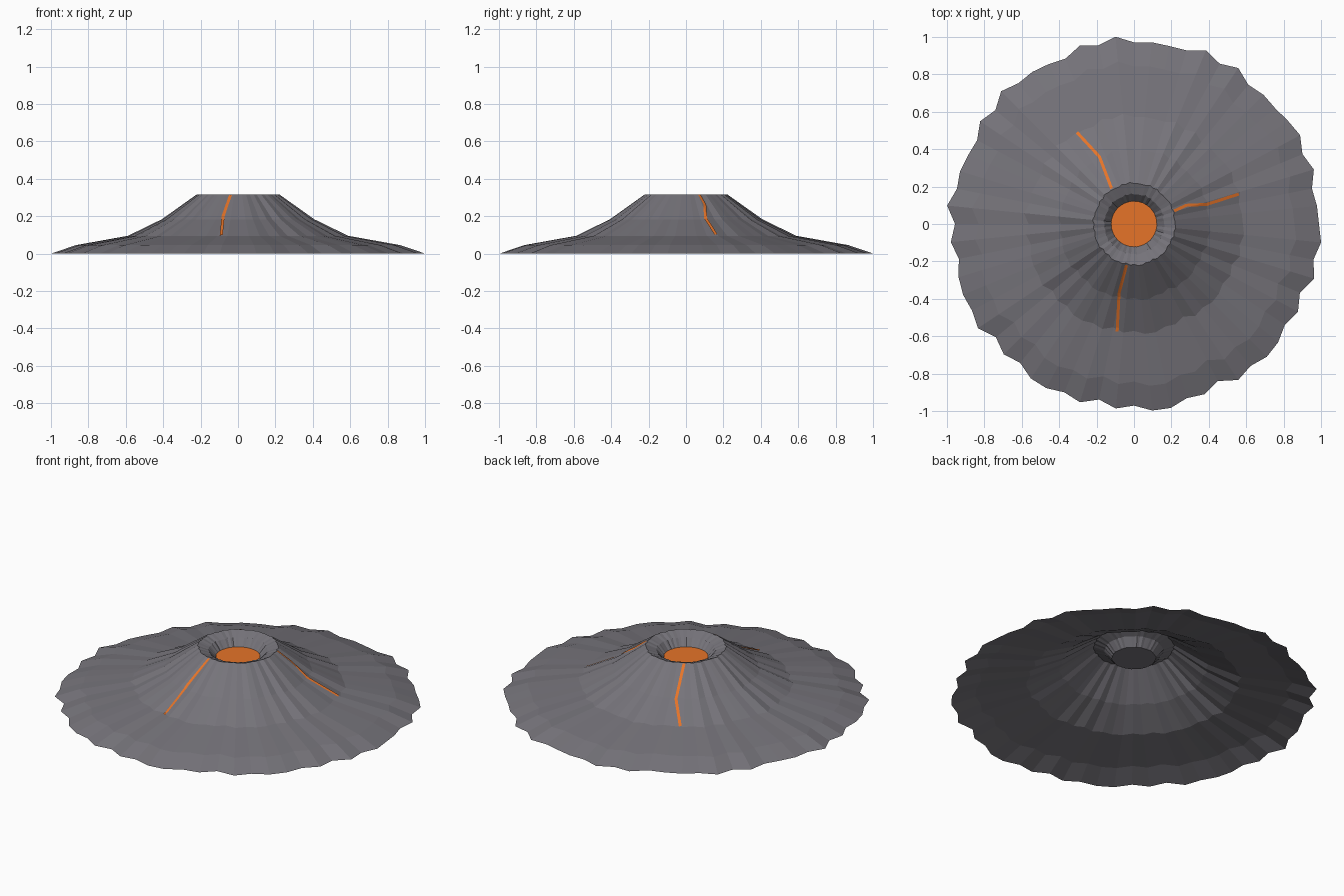
import bpy, bmesh, math
from mathutils import Vector
from mathutils.bvhtree import BVHTree

if "Cube" in bpy.data.objects:
    bpy.data.objects.remove(bpy.data.objects["Cube"])


def material(name, rgb):
    m = bpy.data.materials.new(name)
    m.diffuse_color = (*rgb, 1)
    m.use_nodes = True
    m.node_tree.nodes["Principled BSDF"].inputs["Base Color"].default_value = m.diffuse_color
    return m


ROCK = material("grey rock", (0.18, 0.173, 0.195))
LAVA = material("orange lava", (0.79, 0.175, 0.022))


def add_object(name, bm, mat):
    bmesh.ops.recalc_face_normals(bm, faces=bm.faces)
    # make the open surfaces face upwards
    if sum(f.normal.z * f.calc_area() for f in bm.faces) < 0:
        bmesh.ops.reverse_faces(bm, faces=bm.faces)
    mesh = bpy.data.meshes.new(name)
    bm.to_mesh(mesh)
    mesh.materials.append(mat)
    ob = bpy.data.objects.new(name, mesh)
    bpy.context.collection.objects.link(ob)
    return ob


# Jagged outline: radius in thousandths at each of 64 even angles
OUTLINE = [989, 983, 970, 1005, 975, 1007, 991, 976, 978, 963, 1003, 972, 1005, 970, 970, 976,
           971, 1006, 974, 997, 957, 969, 978, 974, 1004, 959, 989, 951, 960, 972, 965, 1004,
           957, 984, 955, 980, 989, 982, 1003, 955, 985, 960, 993, 995, 974, 996, 957, 991,
           971, 1002, 1003, 973, 985, 952, 1003, 982, 1004, 997, 970, 994, 960, 1007, 978, 1005]
SEGMENTS = len(OUTLINE)

# Slope and crater profile: (radius, height), foot to crater floor
PROFILE = [(0.98, 0), (0.85, 0.045), (0.577, 0.095), (0.4, 0.183),
           (0.218, 0.315), (0.16, 0.292), (0.12, 0.245)]

# Mountain: ridged open shell with crater floor
bm = bmesh.new()
rings = []
for r, z in PROFILE:
    ring = []
    for i, edge in enumerate(OUTLINE):
        a = math.tau * i / SEGMENTS
        k = r * edge / 980
        ring.append(bm.verts.new((k * math.cos(a), k * math.sin(a), z)))
    rings.append(ring)
for lower, upper in zip(rings, rings[1:]):
    for i in range(SEGMENTS):
        j = (i + 1) % SEGMENTS
        bm.faces.new((lower[i], lower[j], upper[j], upper[i]))
bm.faces.new(rings[-1])
surface = BVHTree.FromBMesh(bm)
add_object("volcano_slope", bm, ROCK)
bm.free()

# Lava pool in the crater
bm = bmesh.new()
bmesh.ops.create_circle(bm, cap_ends=True, segments=32, radius=0.122)
bmesh.ops.translate(bm, verts=bm.verts, vec=(0, 0, 0.253))
add_object("lava_pool", bm, LAVA)
bm.free()


# Lava streams: thin ribbons draped on the slope
def stream(name, path, width=0.016, steps=10):
    pts = [Vector(p) for p in path]
    line = [a.lerp(b, s / steps) for a, b in zip(pts, pts[1:]) for s in range(steps)] + [pts[-1]]
    bm = bmesh.new()
    rows = []
    for n, p in enumerate(line):
        d = (line[min(n + 1, len(line) - 1)] - line[max(n - 1, 0)]).normalized()
        side = Vector((-d.y, d.x)) * width / 2
        row = []
        for q in (p - side, p, p + side):
            hit = surface.ray_cast(Vector((q.x, q.y, 1)), Vector((0, 0, -1)))[0]
            row.append(bm.verts.new((q.x, q.y, hit.z + 0.005)))
        rows.append(row)
    for a, b in zip(rows, rows[1:]):
        for i in (0, 1):
            bm.faces.new((a[i], a[i + 1], b[i + 1], b[i]))
    add_object(name, bm, LAVA)
    bm.free()


stream("lava_stream_back", [(-0.12, 0.19), (-0.185, 0.36), (-0.305, 0.49)])
stream("lava_stream_front", [(-0.04, -0.22), (-0.08, -0.37), (-0.09, -0.575)])
stream("lava_stream_right", [(0.215, 0.07), (0.28, 0.1), (0.39, 0.105), (0.56, 0.16)])
